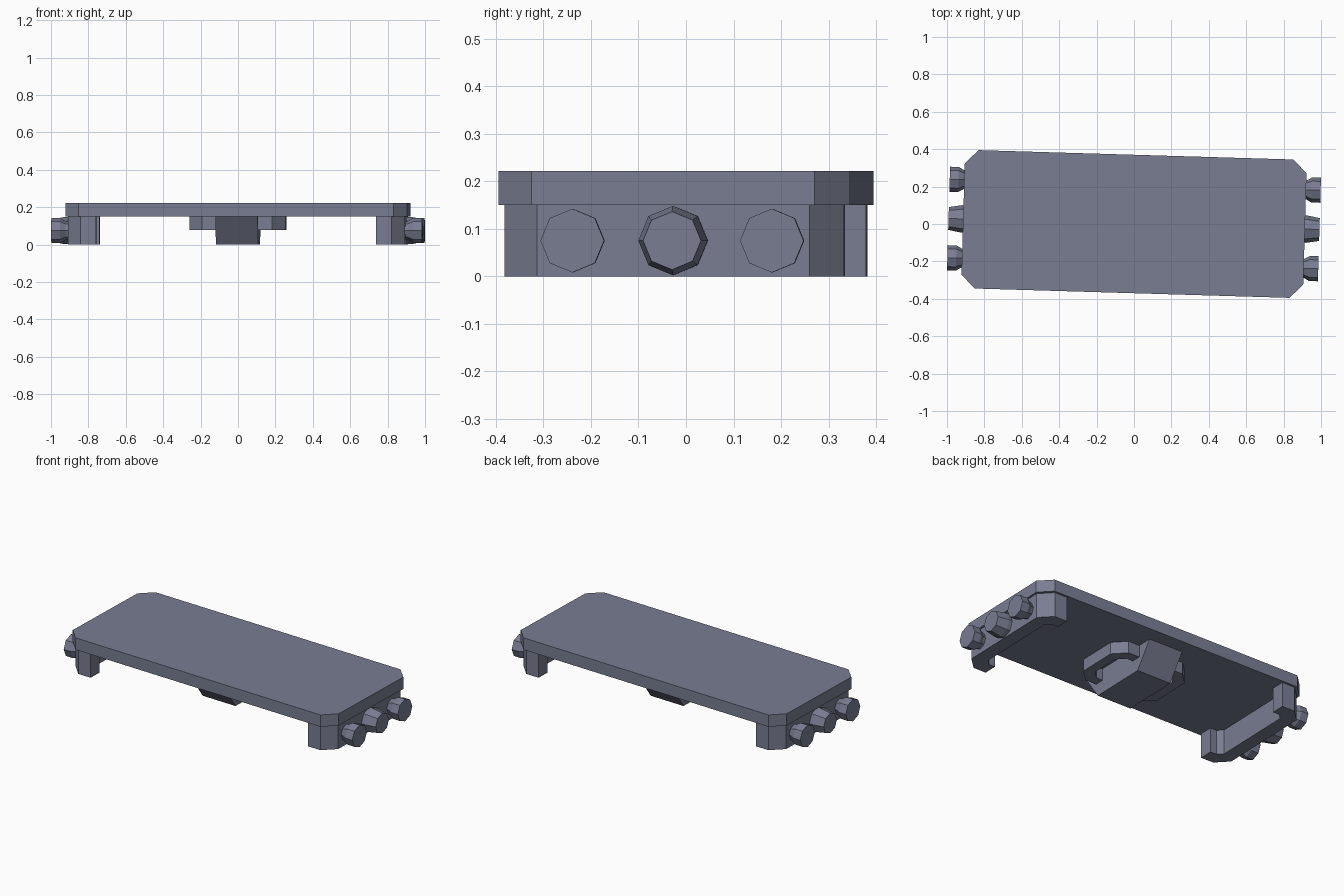
import bpy, bmesh, math
from mathutils import Matrix

if "Cube" in bpy.data.objects:
    bpy.data.objects.remove(bpy.data.objects["Cube"])

TILT = Matrix.Rotation(math.radians(-1.7), 4, 'Z')  # whole model sits slightly turned

mat = bpy.data.materials.new("slate_grey")
mat.diffuse_color = (0.19, 0.205, 0.285, 1)
mat.use_nodes = True
mat.node_tree.nodes["Principled BSDF"].inputs["Base Color"].default_value = mat.diffuse_color


def finish(name, bm):
    bmesh.ops.recalc_face_normals(bm, faces=bm.faces)
    bm.transform(TILT)
    me = bpy.data.meshes.new(name)
    bm.to_mesh(me)
    bm.free()
    me.materials.append(mat)
    ob = bpy.data.objects.new(name, me)
    bpy.context.collection.objects.link(ob)
    return ob


def chamfered(hx, hy, c):
    """Rectangle outline with cut corners, counter-clockwise."""
    return [(hx, -hy + c), (hx, hy - c), (hx - c, hy), (-hx + c, hy),
            (-hx, hy - c), (-hx, -hy + c), (-hx + c, -hy), (hx - c, -hy)]


def strip(bm, outer, inner, z0, z1, closed):
    """Solid wall between two matching outlines."""
    rows = [[bm.verts.new((a[0], a[1], z0)), bm.verts.new((a[0], a[1], z1)),
             bm.verts.new((b[0], b[1], z1)), bm.verts.new((b[0], b[1], z0))]
            for a, b in zip(outer, inner)]
    n = len(rows)
    for i in range(n if closed else n - 1):
        p, q = rows[i], rows[(i + 1) % n]
        for k in range(4):
            m = (k + 1) % 4
            bm.faces.new((p[k], p[m], q[m], q[k]))
    if not closed:
        bm.faces.new(rows[0])
        bm.faces.new(rows[-1])


# Flat top plate
bm = bmesh.new()
face = bm.faces.new([bm.verts.new((x, y, 0.15)) for x, y in chamfered(0.914, 0.37, 0.072)])
ext = bmesh.ops.extrude_face_region(bm, geom=[face])
bmesh.ops.translate(bm, vec=(0, 0, 0.072),
                    verts=[v for v in ext["geom"] if isinstance(v, bmesh.types.BMVert)])
finish("top_plate", bm)

# C-shaped end brackets under the plate
for s, side in ((1, "right"), (-1, "left")):
    outer = [(0.748, -0.357), (0.832, -0.357), (0.902, -0.287),
             (0.902, 0.287), (0.832, 0.357), (0.748, 0.357)]
    inner = [(0.748, -0.275), (0.79, -0.275), (0.82, -0.245),
             (0.82, 0.245), (0.79, 0.275), (0.748, 0.275)]
    bm = bmesh.new()
    strip(bm, [(s * x, y) for x, y in outer], [(s * x, y) for x, y in inner], 0, 0.15, False)
    finish(side + "_end_bracket", bm)

# Eight-sided knobs on both ends: outer ones flare out, the middle one narrows
flared = [(0.89, 0.046), (0.915, 0.05), (0.945, 0.067), (0.992, 0.067)]
tapered = [(0.89, 0.073), (0.925, 0.073), (0.992, 0.061)]
for s, side in ((1, "right"), (-1, "left")):
    for y, label, prof in ((-0.21, "front", flared), (0, "middle", tapered), (0.21, "back", flared)):
        bm = bmesh.new()
        rings = [[bm.verts.new((s * x, y + r * math.cos(k * math.pi / 4),
                                0.075 + r * math.sin(k * math.pi / 4))) for k in range(8)]
                 for x, r in prof]
        for a, b in zip(rings, rings[1:]):
            for k in range(8):
                m = (k + 1) % 8
                bm.faces.new((a[k], a[m], b[m], b[k]))
        bm.faces.new(rings[0])
        bm.faces.new(rings[-1])
        finish(f"{side}_{label}_knob", bm)

# Loop frame under the centre
bm = bmesh.new()
strip(bm, chamfered(0.257, 0.19, 0.07), chamfered(0.2, 0.133, 0.045), 0.078, 0.15, True)
finish("centre_loop", bm)

# Centre block with sloping front and back
bm = bmesh.new()
prof = [(-0.28, 0.15), (-0.175, 0), (0.175, 0), (0.28, 0.15)]
ends = [[bm.verts.new((x, y, z)) for y, z in prof] for x in (-0.113, 0.113)]
for k in range(4):
    m = (k + 1) % 4
    bm.faces.new((ends[0][k], ends[0][m], ends[1][m], ends[1][k]))
for e in ends:
    bm.faces.new(e)
finish("centre_block", bm)
